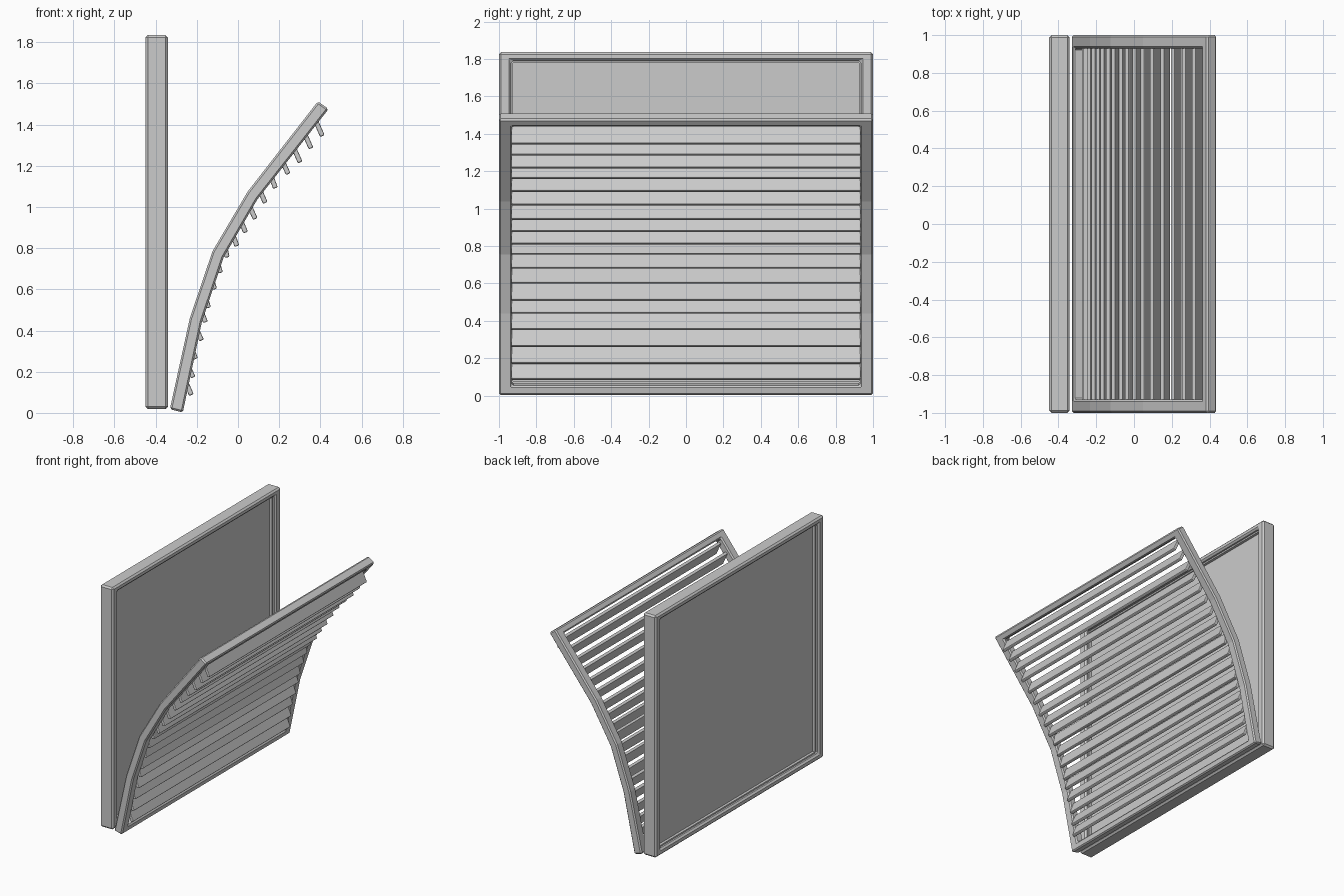
import bpy, bmesh, math
from mathutils import Vector

if "Cube" in bpy.data.objects:
    bpy.data.objects.remove(bpy.data.objects["Cube"])


def finish(name, bm, bevel, segs=1):
    bmesh.ops.recalc_face_normals(bm, faces=bm.faces)
    me = bpy.data.meshes.new(name)
    bm.to_mesh(me)
    bm.free()
    ob = bpy.data.objects.new(name, me)
    bpy.context.collection.objects.link(ob)
    if bevel:
        m = ob.modifiers.new("bevel", 'BEVEL')
        m.width, m.segments = bevel, segs
        m.limit_method, m.angle_limit = 'ANGLE', math.radians(35)
    return ob


def frame(name, back, front, ys, bevel):
    """Rectangular ring whose side rails follow the back/front (x, z) lines."""
    bm = bmesh.new()
    rows = len(back)
    grid = [[[bm.verts.new((p[0], y, p[1])) for y in ys] for p in line]
            for line in (back, front)]
    solid = lambda i, j: (0 <= i < rows - 1 and 0 <= j < 3
                          and (j != 1 or i in (0, rows - 2)))
    for i in range(rows - 1):
        for j in range(3):
            if not solid(i, j):
                continue
            ring = [(i, j), (i, j + 1), (i + 1, j + 1), (i + 1, j)]
            for side in grid:
                bm.faces.new([side[a][b] for a, b in ring])
            for k, (di, dj) in enumerate([(-1, 0), (0, 1), (1, 0), (0, -1)]):
                if not solid(i + di, j + dj):
                    (a, b), (c, d) = ring[k], ring[(k + 1) % 4]
                    bm.faces.new([grid[0][a][b], grid[0][c][d],
                                  grid[1][c][d], grid[1][a][b]])
    used = [v for v in bm.verts if not v.link_faces]
    bmesh.ops.delete(bm, geom=used, context='VERTS')
    return finish(name, bm, bevel)


def prism(name, section, half_y, bevel, segs=1):
    """Extrude an (x, z) section across the width."""
    bm = bmesh.new()
    f = bm.faces.new([bm.verts.new((x, -half_y, z)) for x, z in section])
    ext = bmesh.ops.extrude_face_region(bm, geom=[f])
    for v in ext['geom']:
        if isinstance(v, bmesh.types.BMVert):
            v.co.y = half_y
    return finish(name, bm, bevel, segs)


def rect(x0, x1, z0, z1):
    return [(x0, z0), (x1, z0), (x1, z1), (x0, z1)]


# upright window: frame, inner gasket and pane
zs = (0.018, 0.066, 1.79, 1.836)
frame("window_frame", [(-0.449, z) for z in zs], [(-0.341, z) for z in zs],
      (-1, -0.935, 0.935, 1), 0.012)
zs = (0.06, 0.077, 1.779, 1.795)
frame("window_gasket", [(-0.425, z) for z in zs], [(-0.365, z) for z in zs],
      (-0.94, -0.924, 0.924, 0.94), 0)
prism("window_pane", rect(-0.405, -0.385, 0.065, 1.785), 0.93, 0)

# curved shutter frame: bent rails plus top and bottom bars
back = [(-0.331, 0.018), (-0.234, 0.46), (-0.124, 0.785), (0.047, 1.075), (0.388, 1.513)]
front = [(-0.268, 0.002), (-0.176, 0.44), (-0.070, 0.755), (0.094, 1.037), (0.440, 1.476)]


def with_bars(line, width=0.05):
    p = [Vector(q) for q in line]
    low = p[0] + (p[1] - p[0]).normalized() * width
    high = p[-1] + (p[-2] - p[-1]).normalized() * width
    return [p[0], low] + p[1:-1] + [high, p[-1]]


frame("shutter_frame", with_bars(back), with_bars(front),
      (-1, -0.93, 0.93, 1), 0.009)


def back_x(z):
    for (xa, za), (xb, zb) in zip(back, back[1:]):
        if z <= zb:
            return xa + (xb - xa) * (z - za) / (zb - za)
    return back[-1][0]


# louvre slats, given by the (x, z) of their lower edges
tips = [(0.41, 1.345), (0.355, 1.285), (0.302, 1.217), (0.244, 1.16), (0.182, 1.092),
        (0.133, 1.02), (0.084, 0.942), (0.037, 0.876), (-0.005, 0.81), (-0.053, 0.755),
        (-0.085, 0.68), (-0.114, 0.60), (-0.143, 0.51), (-0.158, 0.44), (-0.177, 0.352),
        (-0.206, 0.262), (-0.218, 0.172), (-0.226, 0.087)]
for n, (x, z) in enumerate(tips):
    a = Vector((x, z))
    b = Vector((max(x - 0.04, back_x(z + 0.09) + 0.018), z + 0.09))
    d = (b - a).normalized()
    t = Vector((d.y, -d.x)) * 0.012
    prism(f"slat_{n + 1}", [a - t, a + t, b + t, b - t], 0.934, 0.006, 2)
